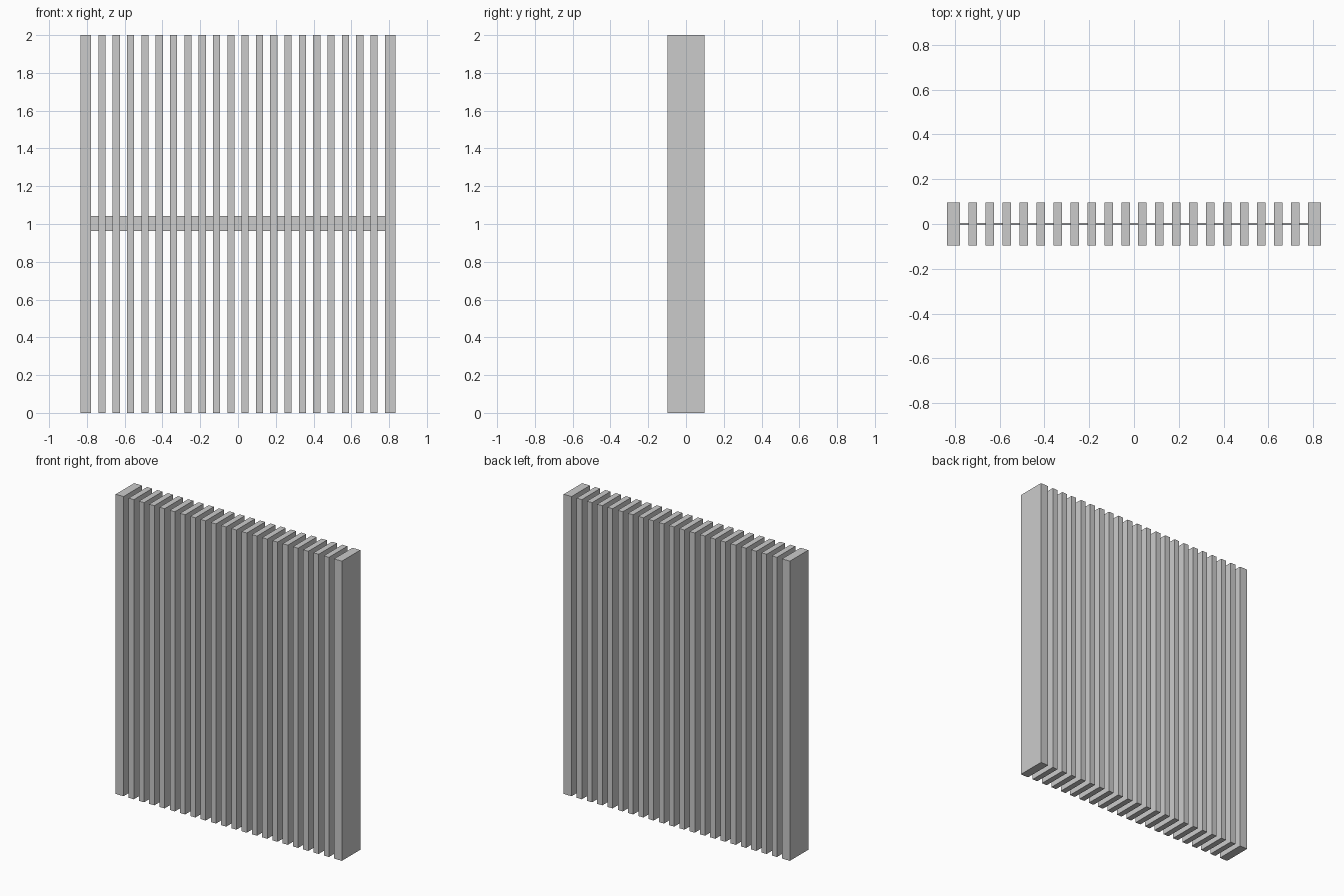
import bpy

if "Cube" in bpy.data.objects:
    bpy.data.objects.remove(bpy.data.objects["Cube"])

HEIGHT, DEPTH = 2.0, 0.194
INNER, OUTER = 0.777, 0.835     # inner and outer faces of the end posts
COUNT = 20
W = 2 * INNER / (2 * COUNT + 1)  # slat width equals gap width


def box(name, center, size):
    bpy.ops.mesh.primitive_cube_add(size=1, location=center)
    ob = bpy.context.object
    ob.name = name
    ob.scale = size
    bpy.ops.object.transform_apply(location=False, rotation=False, scale=True)
    return ob


# Wider end posts
for side, label in ((-1, "left"), (1, "right")):
    box(f"{label}_end_post", (side * (INNER + OUTER) / 2, 0, HEIGHT / 2),
        (OUTER - INNER, DEPTH, HEIGHT))

# Evenly spaced vertical slats
for i in range(COUNT):
    x = -INNER + W * (2 * i + 1.5)
    box(f"slat_{i + 1:02d}", (x, 0, HEIGHT / 2), (W, DEPTH, HEIGHT))

# Thin flat bar tying the slats together at mid height
box("cross_bar", (0, 0, 1.0025), (2 * INNER, 0.007, 0.08))
